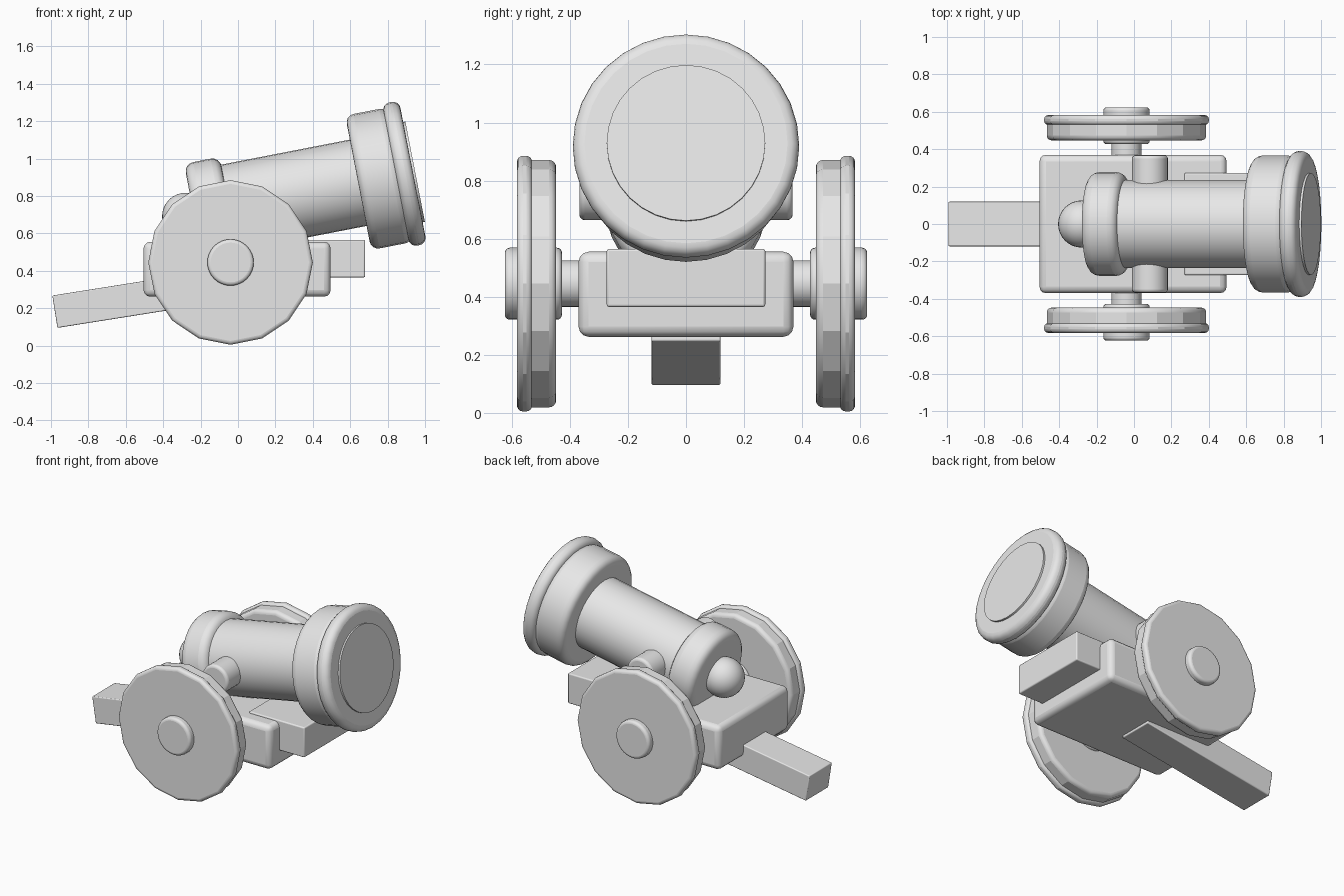
import bpy, math
from mathutils import Vector, Matrix

if "Cube" in bpy.data.objects:
    bpy.data.objects.remove(bpy.data.objects["Cube"])

grey = bpy.data.materials.new("light grey")
grey.diffuse_color = (0.8, 0.8, 0.8, 1)
grey.use_nodes = True
grey.node_tree.nodes["Principled BSDF"].inputs["Base Color"].default_value = grey.diffuse_color

TILT = math.radians(11)
AXIS = Vector((math.cos(TILT), 0, math.sin(TILT)))
MUZZLE = Vector((0.947, 0, 0.93))
AXLE_X, AXLE_Z = -0.04, 0.445


def finish(obj, name, bevel=0, segments=3, angle=35):
    obj.name = name
    obj.data.materials.append(grey)
    if bevel:
        mod = obj.modifiers.new("rounded edges", "BEVEL")
        mod.width, mod.segments = bevel, segments
        mod.limit_method = "ANGLE"
        mod.angle_limit = math.radians(40)
    bpy.ops.object.shade_smooth_by_angle(angle=math.radians(angle))
    return obj


def cylinder(name, start, end, radius, bevel=0, sides=32, angle=35):
    start, end = Vector(start), Vector(end)
    d = end - start
    bpy.ops.mesh.primitive_cylinder_add(vertices=sides, radius=radius, depth=d.length)
    obj = bpy.context.object
    obj.matrix_world = Matrix.Translation((start + end) / 2) @ d.to_track_quat("Z", "X").to_matrix().to_4x4()
    return finish(obj, name, bevel, 4, angle)


def box(name, low, high, bevel, tilt=0):
    low, high = Vector(low), Vector(high)
    bpy.ops.mesh.primitive_cube_add(size=1, location=(low + high) / 2, rotation=(0, tilt, 0))
    obj = bpy.context.object
    obj.scale = high - low
    bpy.ops.object.transform_apply(location=False, rotation=False, scale=True)
    return finish(obj, name, bevel)


def along(s):
    return MUZZLE + AXIS * s


# Barrel with its bands, muzzle and rear knob
cylinder("barrel", along(-1.1), along(-0.2), 0.235)
cylinder("breech_band", along(-1.205), along(-1.01), 0.277, 0.05)
cylinder("muzzle_band", along(-0.31), along(-0.08), 0.366, 0.045)
cylinder("muzzle_rim", along(-0.105), along(-0.012), 0.39, 0.04)
cylinder("muzzle_plug", along(-0.06), along(0), 0.273)
bpy.ops.mesh.primitive_uv_sphere_add(segments=32, ring_count=16, radius=0.126, location=along(-1.25))
finish(bpy.context.object, "breech_knob")
cylinder("trunnion", (0.085, -0.367, 0.76), (0.085, 0.367, 0.76), 0.096, 0.018)

# Carriage body, front ledge and trailing beam
box("carriage_body", (-0.505, -0.37, 0.262), (0.495, 0.37, 0.555), 0.035)
box("front_ledge", (0.27, -0.273, 0.365), (0.68, 0.273, 0.565), 0.008)
box("trail_beam", (-0.985, -0.119, 0.17), (-0.015, 0.119, 0.345), 0.006, math.radians(-9)) 

# Axle and both wheels
cylinder("axle", (AXLE_X, -0.5, AXLE_Z), (AXLE_X, 0.5, AXLE_Z), 0.08)
for side, label in ((-1, "front"), (1, "back")):
    def wheel_part(part, y0, y1, r, bevel, sides, angle):
        cylinder(label + part, (AXLE_X, side * y0, AXLE_Z), (AXLE_X, side * y1, AXLE_Z), r, bevel, sides, angle)
    wheel_part("_wheel", 0.447, 0.578, 0.426, 0.025, 16, 20)
    wheel_part("_wheel_rim", 0.53, 0.582, 0.44, 0.02, 16, 20)
    wheel_part("_hub", 0.427, 0.624, 0.124, 0.018, 32, 35)

# Square up wheel corners so that one points straight down
bpy.context.view_layer.update()
